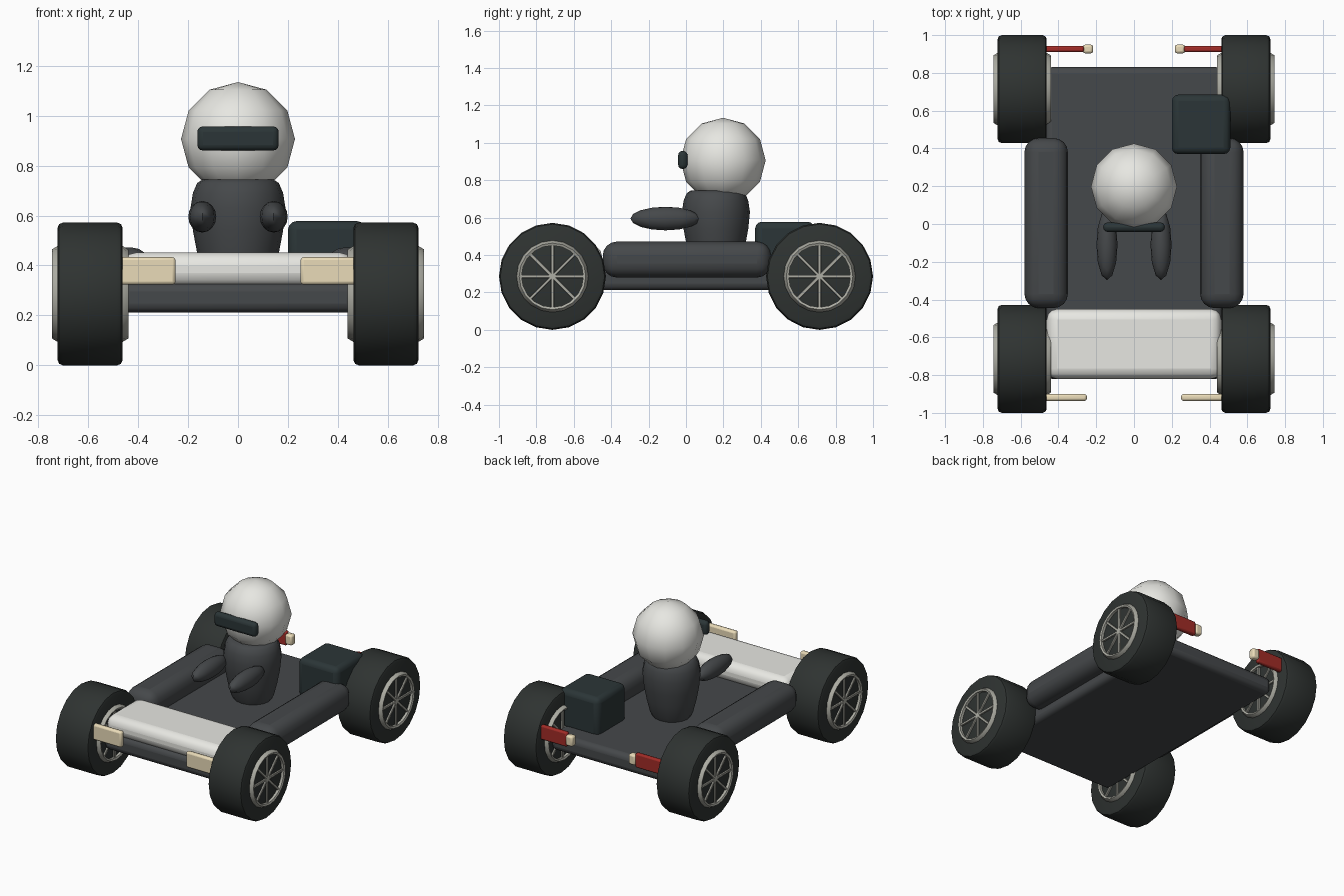
import bpy, math
from mathutils import Matrix

if "Cube" in bpy.data.objects:
    bpy.data.objects.remove(bpy.data.objects["Cube"])


def mat(name, rgb):
    m = bpy.data.materials.new(name)
    m.diffuse_color = (*rgb, 1)
    m.use_nodes = True
    m.node_tree.nodes["Principled BSDF"].inputs["Base Color"].default_value = m.diffuse_color
    return m


TYRE = mat("rubber", (0.028, 0.033, 0.031))
BODY = mat("charcoal", (0.06, 0.065, 0.069))
DARK = mat("dark_green_grey", (0.024, 0.036, 0.038))
WHITE = mat("white", (0.8, 0.8, 0.76))
METAL = mat("metal", (0.42, 0.42, 0.37))
CREAM = mat("cream", (0.82, 0.71, 0.48))
RED = mat("red", (0.36, 0.025, 0.02))


def finish(ob, name, material, angle=40):
    ob.name = name
    ob.data.materials.append(material)
    bpy.ops.object.select_all(action='DESELECT')
    ob.select_set(True)
    bpy.context.view_layer.objects.active = ob
    bpy.ops.object.shade_smooth_by_angle(angle=math.radians(angle))
    return ob


def box(name, x, y, z, material, bevel=0.02, seg=3):
    """Rounded box from (min, max) ranges."""
    bpy.ops.mesh.primitive_cube_add(size=1)
    ob = bpy.context.object
    size = [b - a for a, b in (x, y, z)]
    mid = [(a + b) / 2 for a, b in (x, y, z)]
    ob.data.transform(Matrix.Translation(mid) @ Matrix.Diagonal((*size, 1)))
    b = ob.modifiers.new("bevel", 'BEVEL')
    b.width, b.segments = bevel, seg
    return finish(ob, name, material)


def ball(name, loc, radii, material, seg=12, rings=6):
    bpy.ops.mesh.primitive_uv_sphere_add(segments=seg, ring_count=rings)
    ob = bpy.context.object
    ob.data.transform(Matrix.Translation(loc) @ Matrix.Diagonal((*radii, 1)))
    return finish(ob, name, material, 60)


def lathe(name, profile, n, matrix, material, closed=False, angle=40):
    """Revolve (radius, height) points about z, then place by matrix."""
    verts, faces, k = [], [], len(profile)
    for i in range(n):
        a = 2 * math.pi * i / n
        verts += [(r * math.cos(a), r * math.sin(a), h) for r, h in profile]
    for i in range(n):
        j = (i + 1) % n
        for p in range(k if closed else k - 1):
            q = (p + 1) % k
            faces.append((i * k + p, j * k + p, j * k + q, i * k + q))
    if not closed:
        faces.append([i * k for i in reversed(range(n))])
        faces.append([i * k + k - 1 for i in range(n)])
    me = bpy.data.meshes.new(name)
    me.from_pydata(verts, [], faces)
    me.transform(matrix)
    ob = bpy.data.objects.new(name, me)
    bpy.context.collection.objects.link(ob)
    return finish(ob, name, material, angle)


# wheels: solid tyre, rim ring through it, eight spokes showing on both sides
WR = 0.286
tyre_profile = [(0.265, -0.13), (0.279, -0.124), (WR, -0.108),
                (WR, 0.108), (0.279, 0.124), (0.265, 0.13)]
rim_profile = [(0.165, -0.148), (0.178, -0.153), (0.192, -0.13), (0.192, 0.13),
               (0.178, 0.153), (0.165, 0.148)]
for sx, side in ((-1, "left"), (1, "right")):
    for sy, end in ((-1, "front"), (1, "rear")):
        tag = f"{end}_{side}"
        cx, cy = sx * 0.592, sy * 0.714
        place = Matrix.Translation((cx, cy, WR)) @ Matrix.Rotation(math.pi / 2, 4, 'Y')
        lathe("tyre_" + tag, tyre_profile, 20, place, TYRE)
        lathe("rim_" + tag, rim_profile, 20, place, METAL, closed=True)
        for i in range(4):
            ob = box(f"spoke_pair_{i + 1}_{tag}", (-0.141, 0.141), (-0.17, 0.17),
                     (-0.008, 0.008), METAL, 0.002, 1)
            ob.data.transform(Matrix.Translation((cx, cy, WR))
                              @ Matrix.Rotation(i * math.pi / 4, 4, 'X'))

# chassis
box("floor", (-0.47, 0.47), (-0.82, 0.83), (0.212, 0.33), BODY, 0.035)
box("nose", (-0.462, 0.462), (-0.82, -0.45), (0.315, 0.452), WHITE, 0.055)
box("engine", (0.2, 0.51), (0.37, 0.685), (0.3, 0.578), DARK, 0.035)
for s, side in ((-1, "left"), (1, "right")):
    def span(a, b):
        return tuple(sorted((s * a, s * b)))
    box("side_pod_" + side, span(0.35, 0.58), (-0.445, 0.455), (0.28, 0.472), BODY, 0.075, 4)
    box("headlight_" + side, span(0.25, 0.48), (-0.937, -0.9), (0.323, 0.433), CREAM, 0.012, 2)
    box("tail_light_" + side, span(0.265, 0.48), (0.91, 0.943), (0.328, 0.428), RED, 0.01, 2)
    box("tail_indicator_" + side, span(0.217, 0.27), (0.903, 0.95), (0.342, 0.414), CREAM, 0.012, 2)
    ball("arm_" + side, (s * 0.143, -0.11, 0.595), (0.056, 0.187, 0.063), BODY, 12, 8)

# driver
torso = [(0.6, 0.31), (0.74, 0.36), (0.86, 0.45), (0.95, 0.54), (1.0, 0.63),
         (0.95, 0.69), (0.86, 0.73), (0.74, 0.745)]
lathe("torso", torso, 16,
      Matrix.Translation((0, 0.16, 0)) @ Matrix.Diagonal((0.19, 0.182, 1, 1)), BODY, angle=60)
ball("helmet", (0, 0.198, 0.906), (0.228, 0.228, 0.228), WHITE)
box("visor", (-0.163, 0.163), (-0.042, 0.008), (0.86, 0.957), DARK, 0.023)
